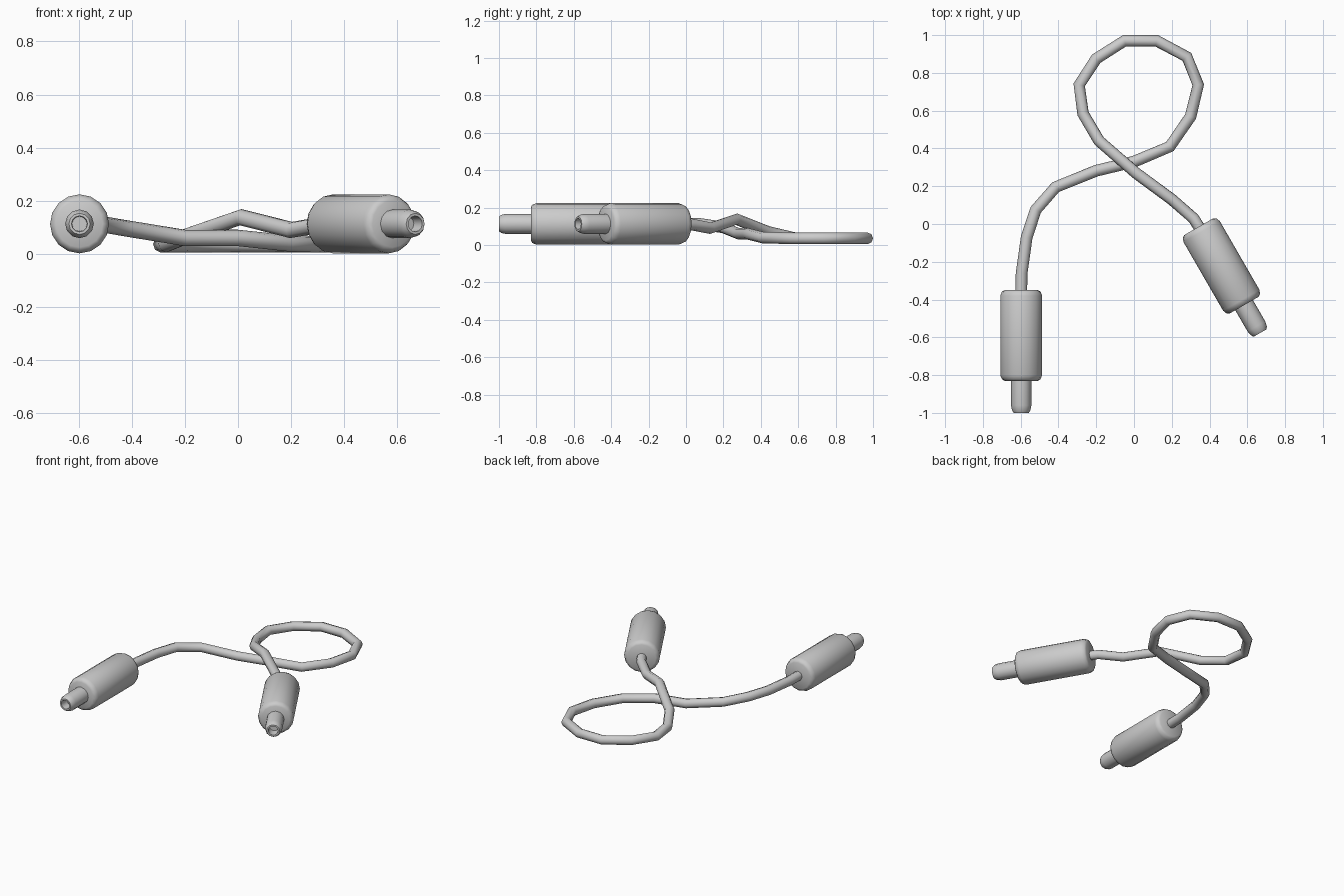
import bpy, bmesh, math
from mathutils import Vector, Matrix

if "Cube" in bpy.data.objects:
    bpy.data.objects.remove(bpy.data.objects["Cube"])


def smooth(obj, angle):
    bpy.ops.object.select_all(action='DESELECT')
    obj.select_set(True)
    bpy.context.view_layer.objects.active = obj
    bpy.ops.object.shade_smooth_by_angle(angle=math.radians(angle))


def lathe(name, profile, sides, start, direction):
    """Revolve (radius, distance) points around an axis from start."""
    bm = bmesh.new()
    vs = [bm.verts.new((r, 0, d)) for r, d in profile]
    es = [bm.edges.new(p) for p in zip(vs, vs[1:])]
    bmesh.ops.spin(bm, geom=vs + es, cent=(0, 0, 0), axis=(0, 0, 1),
                   angle=2 * math.pi, steps=sides, use_duplicate=False)
    bmesh.ops.remove_doubles(bm, verts=bm.verts[:], dist=1e-4)
    bmesh.ops.recalc_face_normals(bm, faces=bm.faces[:])
    rot = Vector(direction).to_track_quat('Z', 'Y').to_matrix().to_4x4()
    bm.transform(Matrix.Translation(start) @ rot)
    me = bpy.data.meshes.new(name)
    bm.to_mesh(me)
    bm.free()
    obj = bpy.data.objects.new(name, me)
    bpy.context.collection.objects.link(obj)
    smooth(obj, 40)


# Plug housing and hollow tip profiles
housing = [(0, 0), (0.088, 0), (0.102, 0.008), (0.111, 0.03), (0.111, 0.45),
           (0.102, 0.472), (0.088, 0.48), (0, 0.48)]
tip = [(0, 0.47), (0.054, 0.47), (0.054, 0.61), (0.049, 0.635), (0.04, 0.65),
       (0.03, 0.65), (0.028, 0.59), (0, 0.59)]
ends = {"left": ((-0.597, -0.35, 0.113), (0, -1, 0)),
        "right": ((0.343, -0.014, 0.113), (0.5, -0.866, 0))}
for side, (start, direction) in ends.items():
    lathe(side + "_plug_housing", housing, 16, start, direction)
    lathe(side + "_plug_tip", tip, 12, start, direction)

# Looped cable, crossing over itself
path = [(-0.597, -0.37, 0.113), (-0.595, -0.26, 0.113), (-0.568, -0.07, 0.113),
        (-0.52, 0.075, 0.113), (-0.415, 0.195, 0.095), (-0.2, 0.282, 0.06),
        (0.0, 0.33, 0.06), (0.19, 0.41, 0.04), (0.3, 0.57, 0.036),
        (0.34, 0.737, 0.036), (0.28, 0.885, 0.036), (0.12, 0.97, 0.036),
        (-0.05, 0.97, 0.036), (-0.2, 0.875, 0.036), (-0.29, 0.737, 0.036),
        (-0.27, 0.585, 0.036), (-0.185, 0.44, 0.07), (0.01, 0.27, 0.138),
        (0.2, 0.13, 0.09), (0.315, 0.03, 0.11), (0.353, -0.03, 0.113)]
cu = bpy.data.curves.new("cable", 'CURVE')
cu.dimensions = '3D'
cu.bevel_depth = 0.031
cu.bevel_resolution = 2
cu.use_fill_caps = True
sp = cu.splines.new('POLY')
sp.points.add(len(path) - 1)
for p, co in zip(sp.points, path):
    p.co = (*co, 1)
cable = bpy.data.objects.new("cable", cu)
bpy.context.collection.objects.link(cable)
bpy.ops.object.select_all(action='DESELECT')
cable.select_set(True)
bpy.context.view_layer.objects.active = cable
bpy.ops.object.convert(target='MESH')
smooth(bpy.context.view_layer.objects.active, 50)
